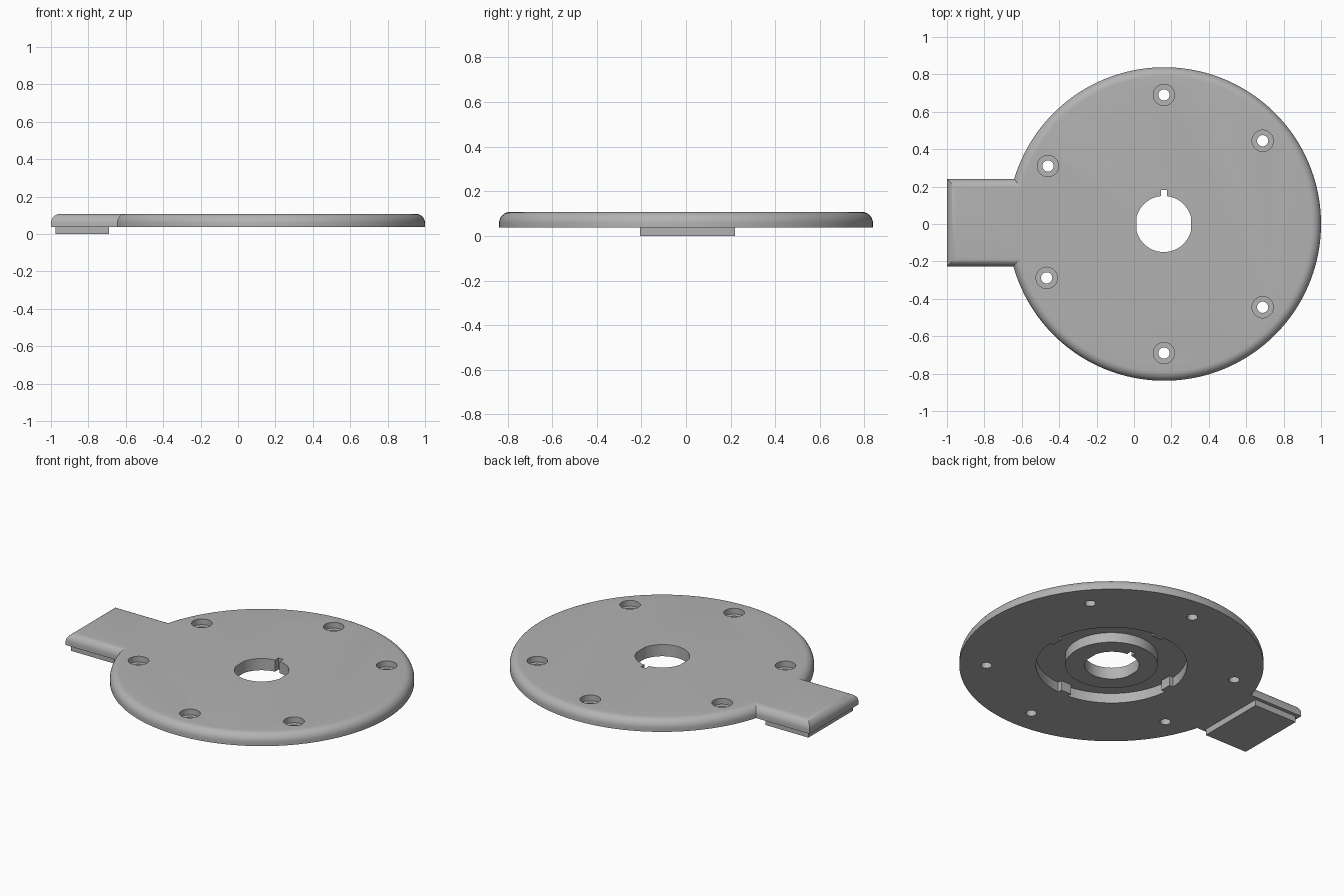
import bpy, bmesh, math

if "Cube" in bpy.data.objects:
    bpy.data.objects.remove(bpy.data.objects["Cube"])

CX, R = 0.162, 0.838          # disc centre and radius
Z0, Z1, ROUND = 0.037, 0.108, 0.05

grey = bpy.data.materials.new("plain grey")
grey.diffuse_color = (0.45, 0.45, 0.45, 1)
grey.use_nodes = True
grey.node_tree.nodes["Principled BSDF"].inputs["Base Color"].default_value = grey.diffuse_color


def loft(name, rings):
    """Closed solid through a list of equal-length point rings, bottom to top."""
    bm = bmesh.new()
    vs = [[bm.verts.new(p) for p in ring] for ring in rings]
    n = len(vs[0])
    bm.faces.new(vs[0][::-1])
    bm.faces.new(vs[-1])
    for a, b in zip(vs, vs[1:]):
        for i in range(n):
            j = (i + 1) % n
            bm.faces.new((a[i], a[j], b[j], b[i]))
    bmesh.ops.recalc_face_normals(bm, faces=bm.faces)
    me = bpy.data.meshes.new(name)
    bm.to_mesh(me)
    bm.free()
    ob = bpy.data.objects.new(name, me)
    bpy.context.collection.objects.link(ob)
    me.materials.append(grey)
    return ob


def circle(x, y, r, z, n):
    return [(x + r * math.cos(2 * math.pi * i / n),
             y + r * math.sin(2 * math.pi * i / n), z) for i in range(n)]


def rect(x0, x1, y0, y1, z):
    return [(x0, y0, z), (x1, y0, z), (x1, y1, z), (x0, y1, z)]


def cylinder(name, x, y, r, z0, z1, n=48):
    return loft(name, [circle(x, y, r, z0, n), circle(x, y, r, z1, n)])


def box(name, x0, x1, y0, y1, z0, z1):
    return loft(name, [rect(x0, x1, y0, y1, z0), rect(x0, x1, y0, y1, z1)])


def boolean(ob, tool, op):
    """Apply a boolean and discard the tool."""
    m = ob.modifiers.new(op, 'BOOLEAN')
    m.operation, m.solver, m.object = op, 'EXACT', tool
    with bpy.context.temp_override(object=ob, active_object=ob):
        bpy.ops.object.modifier_apply(modifier=m.name)
    bpy.data.objects.remove(tool)


# Quarter-round edge as (inset, height) pairs
edge = [(0, Z0)] + [(ROUND * (1 - math.cos(a)), Z1 - ROUND + ROUND * math.sin(a))
                    for a in (math.pi / 2 * k / 8 for k in range(9))]

# Round plate joined with the handle tab
plate = loft("plate", [circle(CX, 0, R - d, z, 160) for d, z in edge])
tab = loft("tab", [rect(-1 + d, -0.5, -0.227 + d, 0.241 - d, z) for d, z in edge])
boolean(plate, tab, 'UNION')

# Ring groove underneath, with four small lugs on its outer wall
groove = cylinder("groove", CX, 0, 0.416, Z0 - 0.05, Z0 + 0.06, 96)
boolean(groove, cylinder("boss", CX, 0, 0.254, -0.1, 0.2, 96), 'DIFFERENCE')
for k in range(4):
    c, s = round(math.cos(k * math.pi / 2)), round(math.sin(k * math.pi / 2))
    hx, hy = (0.03, 0.035) if c else (0.035, 0.03)
    x, y = CX + c * 0.418, s * 0.418
    boolean(groove, box("lug", x - hx, x + hx, y - hy, y + hy, -0.1, 0.2), 'DIFFERENCE')
boolean(plate, groove, 'DIFFERENCE')

# Centre bore with two flats and a keyway
bore = cylinder("bore", CX - 0.003, 0, 0.15, -0.1, 0.2, 64)
boolean(bore, box("flats", CX - 0.148, CX + 0.142, -0.3, 0.3, -0.2, 0.3), 'INTERSECT')
boolean(bore, box("keyway", CX - 0.018, CX + 0.014, 0.05, 0.182, -0.09, 0.19), 'UNION')
boolean(plate, bore, 'DIFFERENCE')

# Counterbored screw holes
for x, y in [(0.16, 0.69), (0.16, -0.69), (0.688, 0.445),
             (0.688, -0.445), (-0.46, 0.31), (-0.467, -0.288)]:
    boolean(plate, cylinder("hole", x, y, 0.03, -0.1, 0.2, 32), 'DIFFERENCE')
    boolean(plate, cylinder("counterbore", x, y, 0.057, Z1 - 0.035, 0.2, 40), 'DIFFERENCE')

# Foot pad under the tab
pad = box("foot_pad", -0.977, -0.69, -0.207, 0.22, 0, Z0 + 0.002)

# Smooth rounds, sharp rims
for ob in bpy.context.collection.objects:
    ob.select_set(True)
bpy.context.view_layer.objects.active = plate
bpy.ops.object.shade_smooth_by_angle(angle=math.radians(30))
